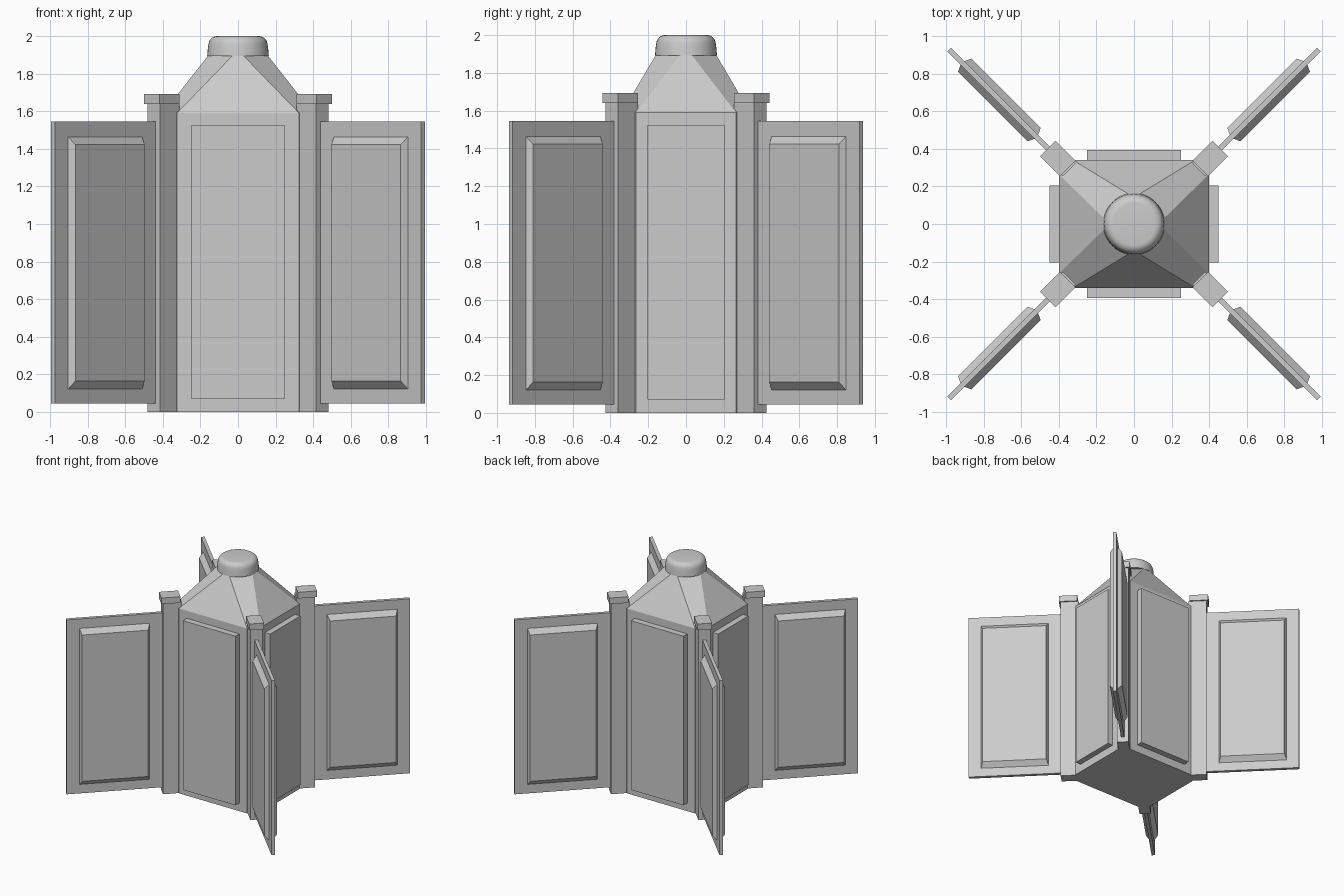
import bpy, bmesh, math
from mathutils import Vector

if "Cube" in bpy.data.objects:
    bpy.data.objects.remove(bpy.data.objects["Cube"])

S = math.sqrt(0.5)
RADIAL, TANGENT = Vector((S, S, 0)), Vector((-S, S, 0))


def make_object(name, bm):
    bmesh.ops.recalc_face_normals(bm, faces=bm.faces)
    mesh = bpy.data.meshes.new(name)
    bm.to_mesh(mesh)
    bm.free()
    obj = bpy.data.objects.new(name, mesh)
    bpy.context.collection.objects.link(obj)
    return obj


def loft(name, rings):
    """Closed solid through rings of points."""
    bm = bmesh.new()
    loops = [[bm.verts.new(p) for p in r] for r in rings]
    n = len(loops[0])
    for a, b in zip(loops, loops[1:]):
        for i in range(n):
            j = (i + 1) % n
            bm.faces.new((a[i], a[j], b[j], b[i]))
    bm.faces.new(loops[0])
    bm.faces.new(loops[-1])
    return make_object(name, bm)


def mirror(obj):
    m = obj.modifiers.new("mirror", 'MIRROR')
    m.use_axis = (True, True, False)
    m.use_mirror_merge = False
    return obj


def corner_box(name, x0, x1, half_width, z0, z1):
    """Box on the diagonal line y = x - 0.057, mirrored to all four corners."""
    ends = [Vector((x, x - 0.057, 0)) for x in (x0, x1)]
    w = TANGENT * half_width
    base = [ends[0] - w, ends[1] - w, ends[1] + w, ends[0] + w]
    return mirror(loft(name, [[p + Vector((0, 0, z)) for p in base] for z in (z0, z1)]))


def box(name, lo, hi):
    return loft(name, [[(lo[0], lo[1], z), (hi[0], lo[1], z),
                        (hi[0], hi[1], z), (lo[0], hi[1], z)] for z in (lo[2], hi[2])])


def octagon(hx, hy, cx, cy, z):
    """Rectangle hx by hy with corners cut back to cx and cy."""
    return [(cx, -hy, z), (hx, -cy, z), (hx, cy, z), (cx, hy, z),
            (-cx, hy, z), (-hx, cy, z), (-hx, -cy, z), (-cx, -hy, z)]


# Central body with sloping roof
loft("body", [octagon(0.40, 0.34, 0.325, 0.265, 0),
              octagon(0.40, 0.34, 0.325, 0.265, 1.59),
              octagon(0.16, 0.16, 0.03, 0.03, 1.895)])

# Flat panels on the four body sides
for s, side in ((-1, "front"), (1, "back")):
    y = sorted((s * 0.33, s * 0.393))
    box(side + "_panel", (-0.25, y[0], 0.07), (0.25, y[1], 1.525))
for s, side in ((-1, "left"), (1, "right")):
    x = sorted((s * 0.39, s * 0.45))
    box(side + "_panel", (x[0], -0.205, 0.07), (x[1], 0.205, 1.525))

# Corner posts, post caps and wing boards
corner_box("corner_posts", 0.345, 0.449, 0.047, 0, 1.645)
corner_box("post_caps", 0.352, 0.459, 0.058, 1.64, 1.693)
corner_box("wing_boards", 0.44, 0.985, 0.014, 0.045, 1.545)

# Tapered raised panels on both faces of each wing
centre = Vector((0.717, 0.66, 0.793))
for s, side in ((-1, "outer"), (1, "inner")):
    rings = []
    for scale, h in ((1, 0.012), (0.935, 0.05)):
        rings.append([centre + TANGENT * s * h + RADIAL * a * 0.279 * scale
                      + Vector((0, 0, b * 0.673 * scale))
                      for a, b in ((-1, -1), (1, -1), (1, 1), (-1, 1))])
    mirror(loft(side + "_wing_panels", rings))

# Rounded knob on top
profile = [(0.164, 1.893), (0.16, 1.94)]
for i in range(7):
    t = math.radians(5 + 85 * i / 6)
    profile.append((0.112 + 0.045 * math.cos(t), 1.955 + 0.045 * math.sin(t)))
N = 40
knob = loft("top_knob", [[(r * math.cos(2 * math.pi * k / N), r * math.sin(2 * math.pi * k / N), z)
                          for k in range(N)] for r, z in profile])
bpy.ops.object.select_all(action='DESELECT')
knob.select_set(True)
bpy.context.view_layer.objects.active = knob
bpy.ops.object.shade_smooth_by_angle(angle=math.radians(35))
